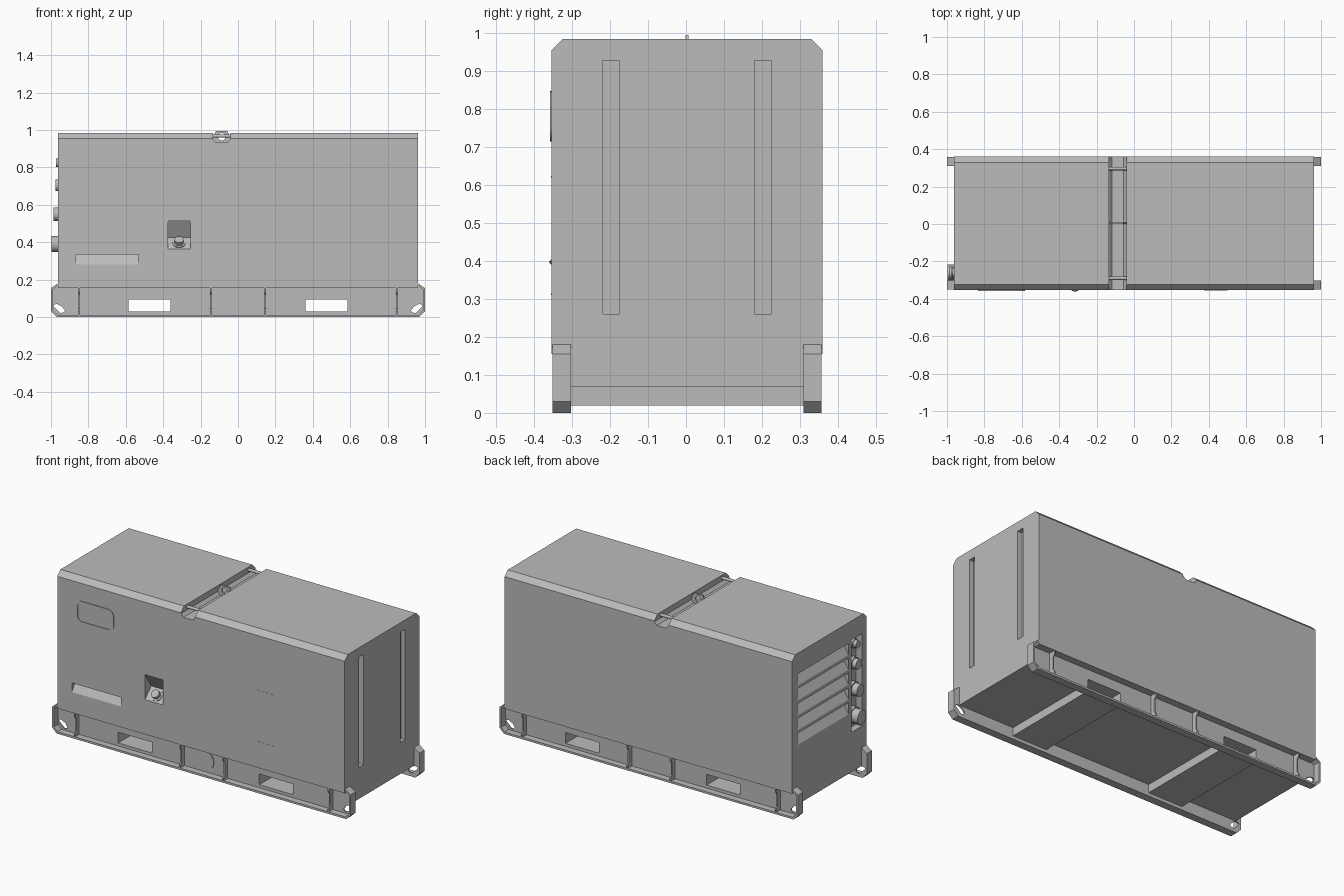
import bpy, bmesh, math
from mathutils import Vector, Matrix

cube = bpy.data.objects.get("Cube")
if cube:
    bpy.data.objects.remove(cube)

grey = bpy.data.materials.new("plain grey")
grey.use_nodes = True
colour = (0.5, 0.5, 0.5, 1)
grey.diffuse_color = colour
grey.node_tree.nodes["Principled BSDF"].inputs["Base Color"].default_value = colour

MID = 0.003           # centre plane of the case in y
FRONT, BACK = -0.354, 0.36
END = 0.963


def finish(name, bm):
    bmesh.ops.recalc_face_normals(bm, faces=bm.faces)
    mesh = bpy.data.meshes.new(name)
    bm.to_mesh(mesh)
    bm.free()
    mesh.materials.append(grey)
    obj = bpy.data.objects.new(name, mesh)
    bpy.context.collection.objects.link(obj)
    return obj


def prism(name, pts, axis, lo, hi):
    """Extrude a (y,z) outline along x, or an (x,z) outline along y."""
    bm = bmesh.new()
    place = (lambda p: (lo, p[0], p[1])) if axis == "x" else (lambda p: (p[0], lo, p[1]))
    face = bm.faces.new([bm.verts.new(place(p)) for p in pts])
    new = bmesh.ops.extrude_face_region(bm, geom=[face])["geom"]
    step = Vector((hi - lo, 0, 0)) if axis == "x" else Vector((0, hi - lo, 0))
    bmesh.ops.translate(bm, vec=step, verts=[v for v in new if isinstance(v, bmesh.types.BMVert)])
    return finish(name, bm)


def rect(a, b, c, d):
    return [(a, c), (b, c), (b, d), (a, d)]


def rounded(a, b, c, d, r, n=5):
    pts = []
    for i, (x, z) in enumerate([(b - r, d - r), (a + r, d - r), (a + r, c + r), (b - r, c + r)]):
        for k in range(n + 1):
            t = math.pi / 2 * (i + k / n)
            pts.append((x + r * math.cos(t), z + r * math.sin(t)))
    return pts


def rod(name, centre, direction, radius, length, sides=24):
    bm = bmesh.new()
    turn = Vector(direction).to_track_quat("Z", "Y").to_matrix().to_4x4()
    bmesh.ops.create_cone(bm, cap_ends=True, segments=sides, radius1=radius, radius2=radius,
                          depth=length, matrix=Matrix.Translation(centre) @ turn)
    obj = finish(name, bm)
    bpy.ops.object.select_all(action="DESELECT")
    obj.select_set(True)
    bpy.context.view_layer.objects.active = obj
    bpy.ops.object.shade_smooth_by_angle(angle=math.radians(35))
    return obj


def cut(obj, cutters):
    bpy.context.view_layer.objects.active = obj
    for c in cutters:
        mod = obj.modifiers.new("cut", "BOOLEAN")
        mod.operation, mod.solver, mod.object = "DIFFERENCE", "EXACT", c
        bpy.ops.object.modifier_apply(modifier=mod.name)
        bpy.data.objects.remove(c)


# Case: wide upper housing with bevelled roof edges and a narrower base
case = prism("case", [
    (-0.306, 0.07), (0.312, 0.07), (0.312, 0.155), (BACK, 0.155), (BACK, 0.955),
    (BACK - 0.03, 0.985), (FRONT + 0.03, 0.985), (FRONT, 0.955), (FRONT, 0.155),
    (-0.306, 0.155)], "x", -END, END)

cutters = []
# Roof groove
cutters.append(prism("groove_cutter", [
    (-0.135, 1.1), (-0.135, 0.95), (-0.118, 0.932), (-0.057, 0.932), (-0.04, 0.95),
    (-0.04, 1.1)], "y", -0.5, 0.5))
# Wedge pocket and latch recess in the front
F = FRONT - 0.02
cutters.append(prism("pocket_cutter", [
    (F, 0.28), (FRONT, 0.28), (FRONT + 0.035, 0.335), (F, 0.335)], "x", -0.865, -0.535))
cutters.append(prism("latch_cutter", [
    (F, 0.365), (FRONT, 0.365), (FRONT + 0.06, 0.425), (FRONT, 0.52), (F, 0.52)],
    "x", -0.375, -0.255))
# Tall slots in one end
for y in (-0.197, 0.203):
    cutters.append(prism("slot_cutter", rect(y - 0.022, y + 0.022, 0.26, 0.928), "x",
                         END - 0.03, END + 0.1))
# Louvres and connector recess in the other end
for i in range(5):
    z = 0.43 + 0.09 * i
    cutters.append(prism("louvre_cutter", [
        (-END - 0.02, z), (-END, z), (-END + 0.045, z + 0.07), (-END - 0.02, z + 0.07)],
        "y", -0.18, 0.31))
cutters.append(prism("connector_cutter", rect(-0.31, -0.21, 0.31, 0.87), "x", -1.1, -END + 0.04))
# Fork passages through the base
for s in (-1, 1):
    cutters.append(prism("fork_cutter", rect(s * 0.4725 - 0.1125, s * 0.4725 + 0.1125, 0.03, 0.095),
                         "y", -0.5, 0.5))
cut(case, cutters)

# Fork tunnels hanging below the base
for s in (-1, 1):
    tunnel = prism("fork_tunnel", rect(s * 0.4725 - 0.116, s * 0.4725 + 0.116, 0.02, 0.1),
                   "y", -0.306, 0.312)
    cut(tunnel, [prism("fork_cutter", rect(s * 0.4725 - 0.1125, s * 0.4725 + 0.1125, 0.03, 0.095),
                       "y", -0.5, 0.5)])

# Skid rails: recessed web, bent edge strip, stiffeners
outer = [(-END, 0.18), (-1, 0.155), (-1, 0.03), (-0.97, 0), (0.97, 0), (1, 0.03), (1, 0.155),
         (END, 0.18)]
inner = [(-END, 0.167), (-0.988, 0.15), (-0.988, 0.035), (-0.965, 0.012)]
inner += [(-x, z) for x, z in reversed(inner)]
for side, s in (("front", -1), ("back", 1)):
    edge, web_in, web_out = MID + s * 0.354, MID + s * 0.306, MID + s * 0.314
    web = prism(side + "_rail_web", inner, "y", web_in, web_out)
    holes = []
    for m in (-1, 1):
        holes.append(prism("fork_cutter", rect(m * 0.4725 - 0.1125, m * 0.4725 + 0.1125, 0.03, 0.095),
                           "y", -0.5, 0.5))
        eye = [(0.986, 0.056), (0.986, 0.066), (0.968, 0.07), (0.94, 0.056), (0.925, 0.035),
               (0.93, 0.024), (0.95, 0.022)]
        holes.append(prism("eye_cutter", [(m * x, z) for x, z in eye], "y", -0.5, 0.5))
    # keep the web clear of the housing above it
    holes.append(prism("top_cutter", rect(-END, END, 0.155, 0.3), "y", -0.5, 0.5))
    cut(web, holes)
    prism(side + "_rail_strip", outer + inner[::-1], "y", web_in, edge)
    for x in (-0.85, -0.145, 0.145, 0.85):
        profile = [(web_out, 0.01), (edge, 0.01), (edge, 0.03), (edge - s * 0.012, 0.045),
                   (edge - s * 0.012, 0.12), (edge, 0.135), (edge, 0.155), (web_out, 0.155)]
        prism(side + "_stiffener", profile, "x", x - 0.004, x + 0.004)
rod("round_cover", (0, MID - 0.315, 0.083), (0, 1, 0), 0.058, 0.008, 32)

# Window with a slim raised frame
frame = prism("window_frame", rounded(-0.835, -0.583, 0.715, 0.848, 0.04), "y",
              FRONT - 0.004, FRONT + 0.002)
cut(frame, [prism("frame_cutter", rounded(-0.825, -0.593, 0.725, 0.838, 0.032), "y", -0.5, -0.3)])

# Door seams
for z in (0.31, 0.62):
    prism("door_seam", rect(0.375, 0.5, z, z + 0.004), "y", FRONT - 0.001, FRONT + 0.002)

# Latch knob standing on the lower slope of its recess
tilt = Vector((0, -1, 1)).normalized()
foot = Vector((-0.315, FRONT + 0.03, 0.394))
rod("latch_base", foot, tilt, 0.034, 0.012)
rod("latch_knob", foot + tilt * 0.014, tilt, 0.024, 0.03)

# Cable connectors, growing towards the bottom
for z, r, tip in ((0.825, 0.022, 0.972), (0.705, 0.03, 0.976), (0.55, 0.036, 0.987),
                  (0.39, 0.043, 0.996)):
    root = END - 0.04
    rod("connector", (-(tip + root) / 2, -0.26, z), (1, 0, 0), r, tip - root)
    rod("connector_collar", (-root - 0.014, -0.26, z), (1, 0, 0), r + 0.006, 0.028)

# Lifting eye and cross bars in the roof groove
gx = -0.0875
lug = prism("lifting_eye", [
    (gx - 0.047, 0.93), (gx + 0.047, 0.93), (gx + 0.047, 0.96), (gx + 0.03, 0.995),
    (gx - 0.03, 0.995), (gx - 0.047, 0.96)], "y", MID - 0.004, MID + 0.004)
cut(lug, [rod("eye_hole_cutter", (gx, MID, 0.964), (0, 1, 0), 0.02, 0.1)])
for s in (-1, 1):
    rod("groove_bar", (gx, MID + s * 0.293, 0.968), (1, 0, 0), 0.009, 0.1, 16)
